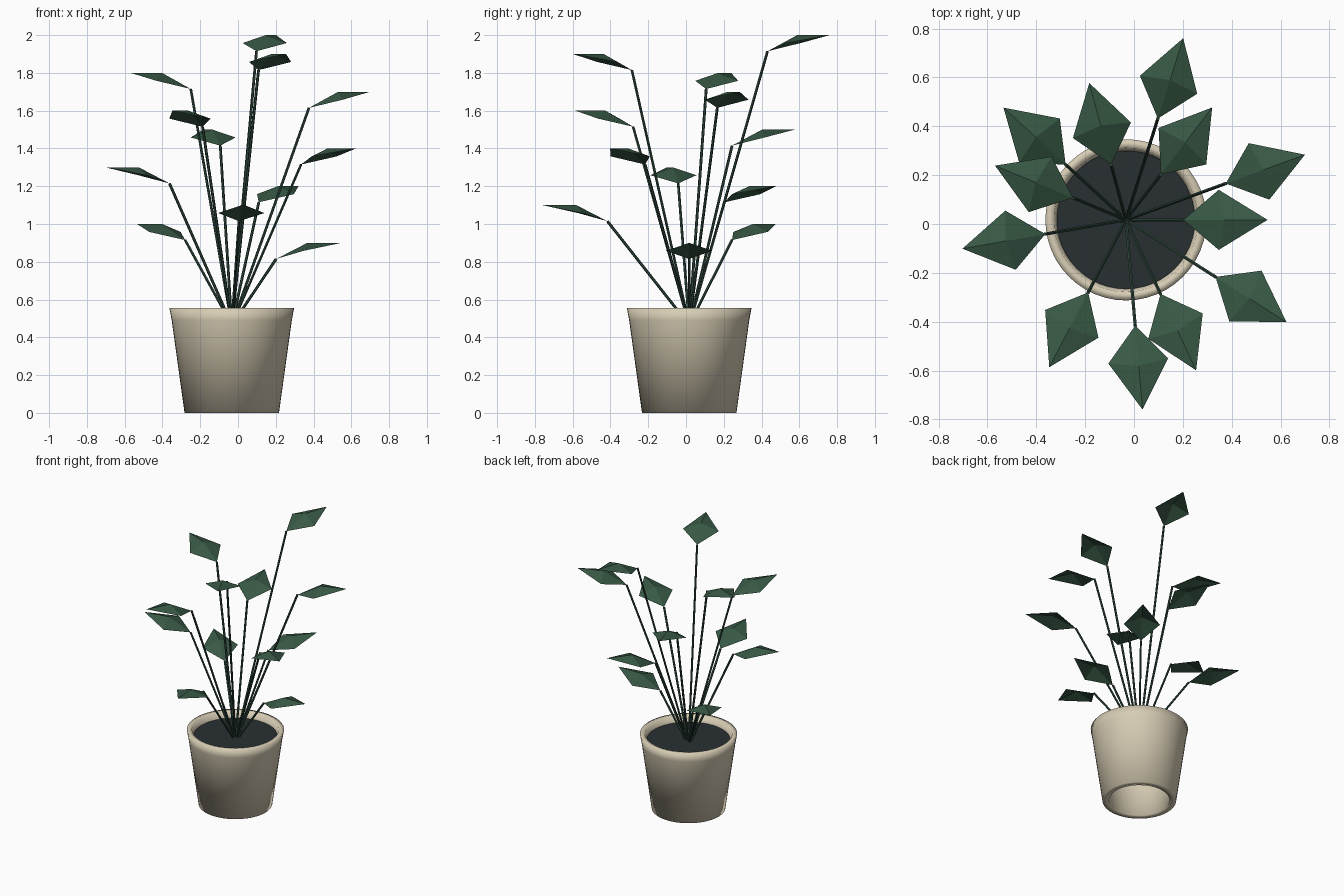
import bpy, bmesh, math
from mathutils import Vector

if "Cube" in bpy.data.objects:
    bpy.data.objects.remove(bpy.data.objects["Cube"])

CX, CY = -0.033, 0.017          # plant axis


def material(name, rgb):
    m = bpy.data.materials.new(name)
    m.diffuse_color = (*rgb, 1)
    m.use_nodes = True
    m.node_tree.nodes["Principled BSDF"].inputs["Base Color"].default_value = m.diffuse_color
    return m


clay = material("clay", (0.68, 0.61, 0.46))
earth = material("earth", (0.022, 0.028, 0.032))
leaf_green = material("leaf_green", (0.04, 0.10, 0.06))
stem_green = material("stem_green", (0.03, 0.07, 0.05))


def add_object(name, bm, mat, smooth=False):
    bmesh.ops.recalc_face_normals(bm, faces=bm.faces[:])
    for f in bm.faces:
        f.smooth = smooth
    me = bpy.data.meshes.new(name)
    bm.to_mesh(me)
    bm.free()
    me.materials.append(mat)
    ob = bpy.data.objects.new(name, me)
    bpy.context.collection.objects.link(ob)
    return ob


# Pot: closed wall profile revolved around the axis, open underneath
profile = [(0.25, 0), (0.318, 0.49), (0.33, 0.555), (0.295, 0.555),
           (0.283, 0.50), (0.205, 0)]
bm = bmesh.new()
N = 48
rings = [[bm.verts.new((r * math.cos(2 * math.pi * k / N),
                        r * math.sin(2 * math.pi * k / N), z))
          for k in range(N)] for r, z in profile]
for a, b in zip(rings, rings[1:] + rings[:1]):
    for k in range(N):
        n = (k + 1) % N
        bm.faces.new((a[k], a[n], b[n], b[k]))
pot = add_object("pot", bm, clay, True)
pot.location = (CX, CY, 0)

# Soil disc just below the rim
bm = bmesh.new()
bmesh.ops.create_circle(bm, cap_ends=True, segments=N, radius=0.283)
soil = add_object("soil", bm, earth)
soil.location = (CX, CY, 0.51)


# Straight thin stem between two points
def stem(name, p, q, radius=0.0075):
    d = q - p
    bm = bmesh.new()
    bmesh.ops.create_cone(bm, cap_ends=True, segments=6, radius1=radius,
                          radius2=radius, depth=d.length)
    ob = add_object(name, bm, stem_green)
    ob.location = (p + q) / 2
    ob.rotation_euler = d.to_track_quat('Z', 'Y').to_euler()


# Kite-shaped leaf folded around a raised centre
def leaf(name, base, angle):
    bm = bmesh.new()
    c = bm.verts.new((0.165, 0, 0.085))
    rim = [bm.verts.new(v) for v in ((0, 0, 0), (0.145, -0.123, 0.043),
                                     (0.345, 0, 0.085), (0.145, 0.123, 0.043))]
    for k in range(4):
        bm.faces.new((c, rim[k], rim[(k + 1) % 4]))
    ob = add_object(name, bm, leaf_green)
    ob.location = base
    ob.rotation_euler.z = angle


# Twelve leaves spiral upward by the golden angle
root = Vector((CX, CY, 0.465))
for i in range(12):
    a = math.radians(137.5 * i)
    r = 0.235 + 0.1 * (i % 3)
    base = Vector((CX + r * math.cos(a), CY + r * math.sin(a), 0.815 + 0.1 * i))
    stem(f"stem_{i + 1}", root, base)
    leaf(f"leaf_{i + 1}", base, a)
